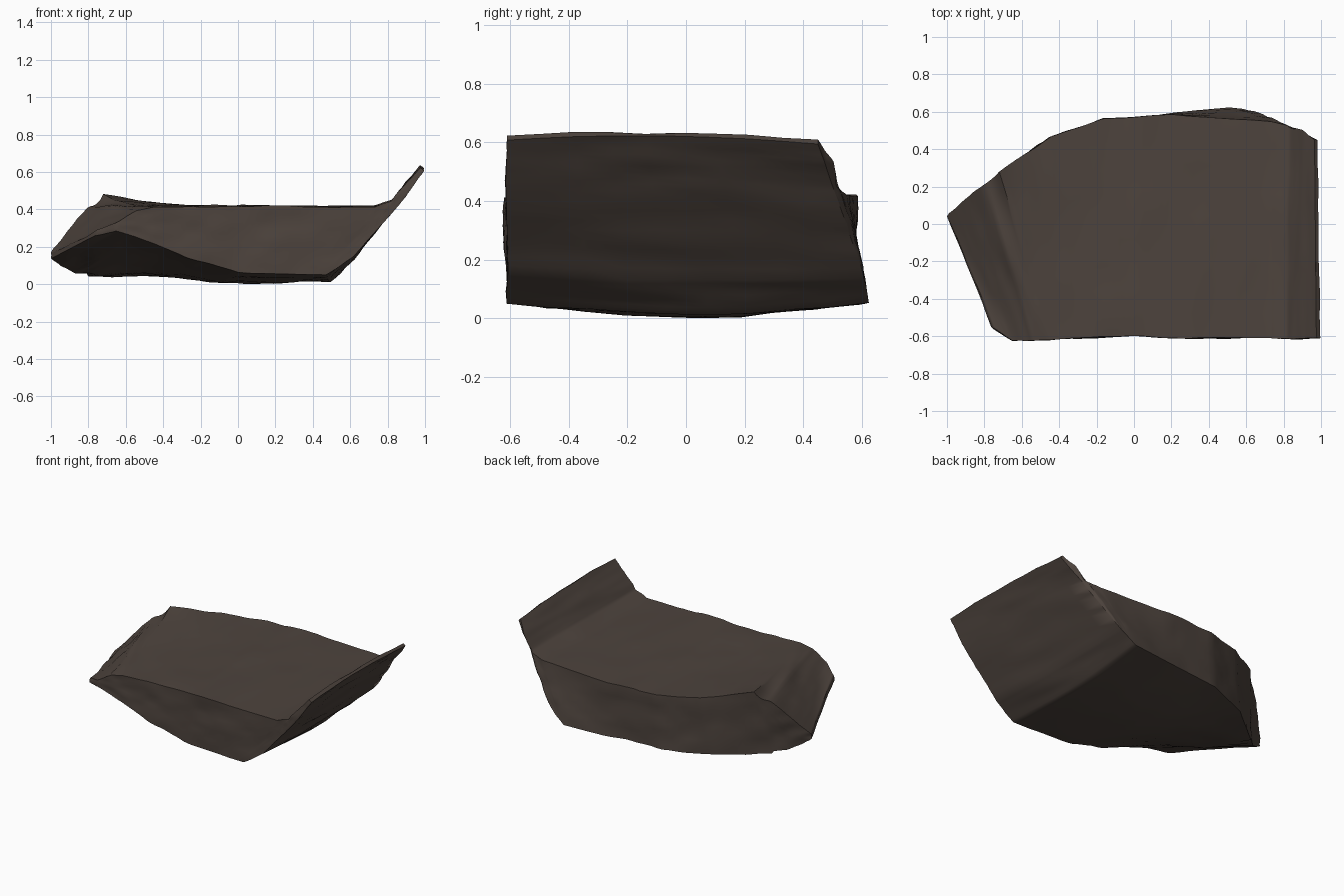
import bpy, bmesh, math
from mathutils import Vector, noise

if "Cube" in bpy.data.objects:
    bpy.data.objects.remove(bpy.data.objects["Cube"])

# Cross-sections from the left tip to the right lip:
# front top, back top, back bottom, front bottom
SECTIONS = [
    [(-.75, -.55, .29), (-1.0, .04, .17), (-1.0, .04, .14), (-.76, -.55, .265)],
    [(-.65, -.62, .33), (-.94, .10, .25), (-.95, .07, .10), (-.65, -.62, .29)],
    [(-.54, -.62, .395), (-.79, .22, .43), (-.87, .12, .065), (-.55, -.62, .26)],
    [(-.45, -.62, .415), (-.72, .28, .485), (-.79, .20, .06), (-.45, -.62, .22)],
    [(-.28, -.61, .42), (-.44, .47, .46), (-.52, .42, .06), (-.28, -.61, .15)],
    [(.00, -.60, .42), (-.16, .56, .43), (-.20, .55, .055), (.00, -.60, .065)],
    [(.30, -.61, .42), (.20, .585, .42), (.20, .59, .055), (.26, -.61, .055)],
    [(.73, -.61, .415), (.73, .55, .425), (.51, .625, .055), (.47, -.61, .055)],
    [(.82, -.61, .445), (.83, .53, .45), (.62, .61, .14), (.62, -.61, .15)],
    [(.89, -.61, .53), (.90, .50, .53), (.85, .51, .43), (.86, -.61, .43)],
    [(.975, -.61, .625), (.965, .45, .60), (.98, .45, .585), (.995, -.61, .61)],
]

# Loft the slab
bm = bmesh.new()
rings = [[bm.verts.new(p) for p in s] for s in SECTIONS]
for a, b in zip(rings, rings[1:]):
    for i in range(4):
        j = (i + 1) % 4
        bm.faces.new((a[i], a[j], b[j], b[i]))
bm.faces.new(rings[0])
bm.faces.new(rings[-1][::-1])
bmesh.ops.recalc_face_normals(bm, faces=bm.faces)
bmesh.ops.subdivide_edges(bm, edges=bm.edges[:], cuts=8, use_grid_fill=True)

for v in bm.verts:
    x, y, z = v.co
    bow = max(0, 1 - (y / .62) ** 2)
    if x > .8:      # lip bows upwards
        v.co.z += .03 * bow * (x - .8) / .2
    elif z < .2 and x > -.8:      # belly bows downwards
        v.co.z -= .05 * bow ** 1.5 * min(1, (.2 - z) / .14) * max(0, 1 - x * x)
    elif z > .42 and x < 0:       # flat top with a ridge along the back left rim
        v.co.z = .42 + .065 * ((z - .42) / .065) ** 2.2

# Rough stone waviness, stretched along the slab
bm.normal_update()
shifts = []
for v in bm.verts:
    p = Vector((v.co.x * 4, v.co.y * 6, v.co.z * 10))
    n = noise.noise(p) + .6 * noise.noise(p * 2.5)
    shifts.append(v.normal * n * .009)
for v, s in zip(bm.verts, shifts):
    v.co += s

# Rest on the ground
low = min(v.co.z for v in bm.verts)
for v in bm.verts:
    v.co.z -= low

mesh = bpy.data.meshes.new("rock_slab")
bm.to_mesh(mesh)
bm.free()
slab = bpy.data.objects.new("rock_slab", mesh)
bpy.context.collection.objects.link(slab)

stone = bpy.data.materials.new("dark_brown_stone")
stone.diffuse_color = (.075, .057, .047, 1)
stone.use_nodes = True
stone.node_tree.nodes["Principled BSDF"].inputs["Base Color"].default_value = stone.diffuse_color
mesh.materials.append(stone)

bpy.context.view_layer.objects.active = slab
slab.select_set(True)
bpy.ops.object.shade_smooth_by_angle(angle=math.radians(50))
